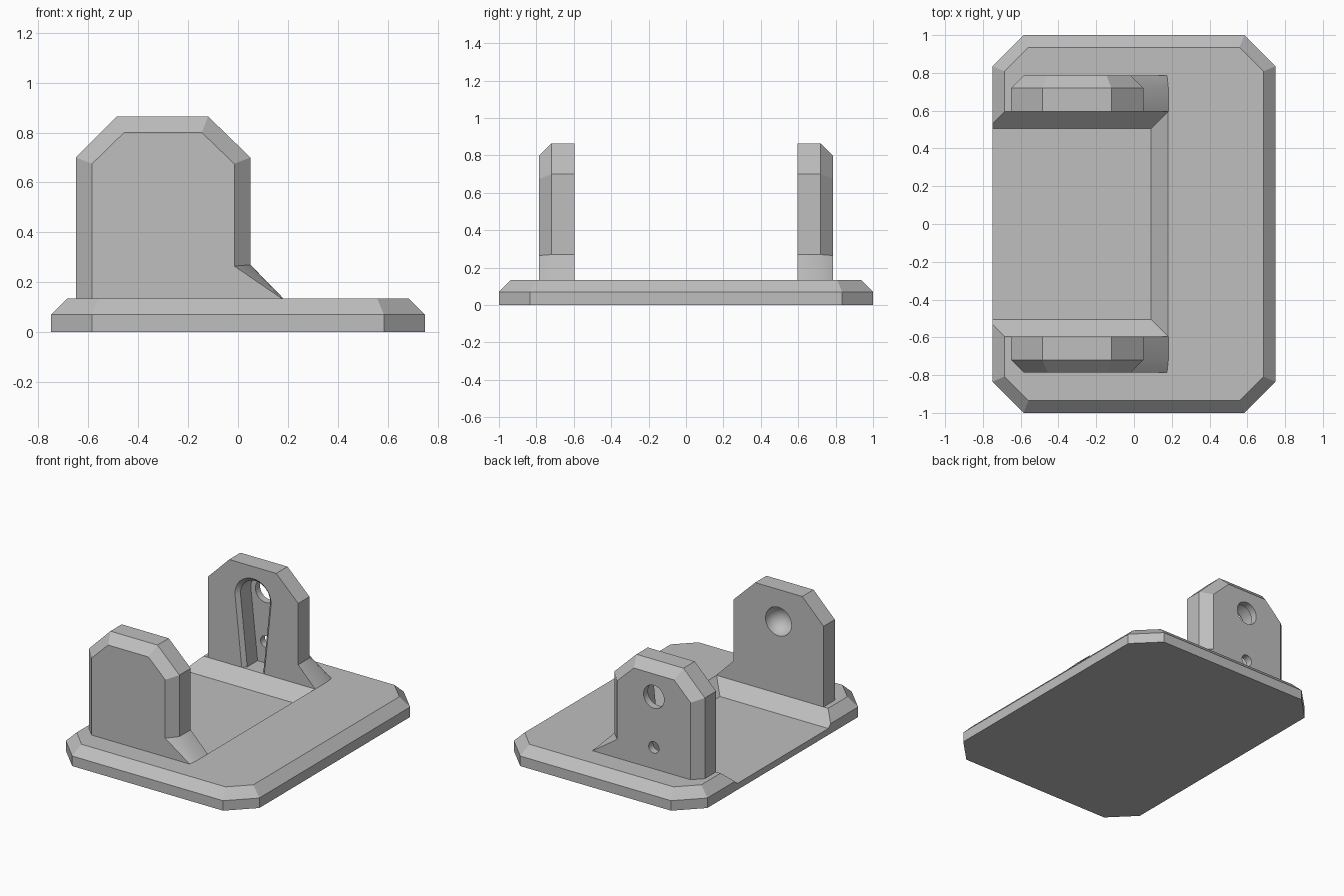
import bpy, bmesh, math

cube = bpy.data.objects.get("Cube")
if cube:
    bpy.data.objects.remove(cube, do_unlink=True)

grey = bpy.data.materials.new("plain grey")
grey.use_nodes = True
COLOUR = (0.52, 0.52, 0.52, 1)
grey.diffuse_color = COLOUR
grey.node_tree.nodes["Principled BSDF"].inputs["Base Color"].default_value = COLOUR


def loft(name, rings):
    """Closed solid through rings of equal point count."""
    bm = bmesh.new()
    loops = [[bm.verts.new(p) for p in ring] for ring in rings]
    for a, b in zip(loops, loops[1:]):
        for i in range(len(a)):
            j = (i + 1) % len(a)
            bm.faces.new((a[i], a[j], b[j], b[i]))
    bm.faces.new(loops[0])
    bm.faces.new(loops[-1])
    bmesh.ops.recalc_face_normals(bm, faces=bm.faces[:])
    mesh = bpy.data.meshes.new(name)
    bm.to_mesh(mesh)
    bm.free()
    mesh.materials.append(grey)
    obj = bpy.data.objects.new(name, mesh)
    bpy.context.collection.objects.link(obj)
    return obj


def cut(obj, cutter):
    """Subtract the cutter, then discard it."""
    mod = obj.modifiers.new("cut", "BOOLEAN")
    mod.operation = "DIFFERENCE"
    mod.solver = "EXACT"
    mod.object = cutter
    bpy.context.view_layer.objects.active = obj
    bpy.ops.object.modifier_apply(modifier=mod.name)
    bpy.data.objects.remove(cutter, do_unlink=True)


def octagon(inset, z):
    hx, hy = 0.75 - inset, 1 - inset
    c = 0.165 - inset * 0.586
    quarter = [(hx, hy - c), (hx - c, hy)]
    pts = quarter + [(-x, y) for x, y in quarter[::-1]]
    pts += [(-x, -y) for x, y in pts]
    return [(x, y, z) for x, y in pts]


def tray(grow, z):
    x, y = 0.09 + grow, 0.505 + grow
    return [(-1, -y, z), (x, -y, z), (x, y, z), (-1, y, z)]


HOLE_X, HOLE_Z = -0.30, 0.64


def circle(r, y, z=HOLE_Z, n=40):
    return [(HOLE_X + r * math.cos(math.tau * i / n), y,
             z + r * math.sin(math.tau * i / n)) for i in range(n)]


def slot(r, y):
    """Round top tapering to a narrow foot."""
    arc = [math.radians(-6 + 192 * i / 28) for i in range(29)]
    pts = [(HOLE_X + r * math.cos(a), y, HOLE_Z + r * math.sin(a)) for a in arc]
    foot = r - 0.058
    return pts + [(HOLE_X - foot, y, 0.08), (HOLE_X + foot, y, 0.08)]


# Base plate with chamfered rim and a sunken tray open on one side
base = loft("base_plate", [octagon(0, 0), octagon(0, 0.07), octagon(0.065, 0.135)])
cut(base, loft("tray_cutter", [tray(0, 0.045), tray(0.15, 0.195)]))

# Upright profiles in x and z, with a foot gusset
FULL = [(-0.65, 0.1), (-0.65, 0.70), (-0.485, 0.865), (-0.12, 0.865),
        (0.05, 0.70), (0.05, 0.27), (0.182, 0.135), (0.182, 0.1)]
INSET = [(-0.585, 0.1), (-0.585, 0.675), (-0.457, 0.80), (-0.145, 0.80),
         (-0.015, 0.675), (-0.015, 0.265), (0.175, 0.135), (0.175, 0.1)]


def upright(name, side):
    layers = ((FULL, 0.595), (FULL, 0.72), (INSET, 0.785))
    return loft(name, [[(x, side * y, z) for x, z in prof] for prof, y in layers])


# Front upright with a rounded blind socket on its inner face
front = upright("front_upright", -1)
dome = [(0.1 * math.cos(t), -0.595 - 0.1 * math.sin(t))
        for t in [math.radians(a) for a in range(0, 85, 12)]]
cut(front, loft("socket_cutter", [circle(0.1, -0.55)] + [circle(r, y) for r, y in dome]))

# Back upright with a bevelled slot and two through holes
back = upright("back_upright", 1)
cut(back, loft("slot_cutter", [slot(0.155, 0.58), slot(0.115, 0.62), slot(0.115, 0.735)]))
for radius, height in ((0.08, HOLE_Z), (0.04, 0.285)):
    cut(back, loft("hole_cutter", [circle(radius, 0.7, height), circle(radius, 0.85, height)]))

# Smooth only the round surfaces
for obj in (front, back):
    bpy.ops.object.select_all(action="DESELECT")
    obj.select_set(True)
    bpy.context.view_layer.objects.active = obj
    bpy.ops.object.shade_smooth_by_angle(angle=math.radians(25))
